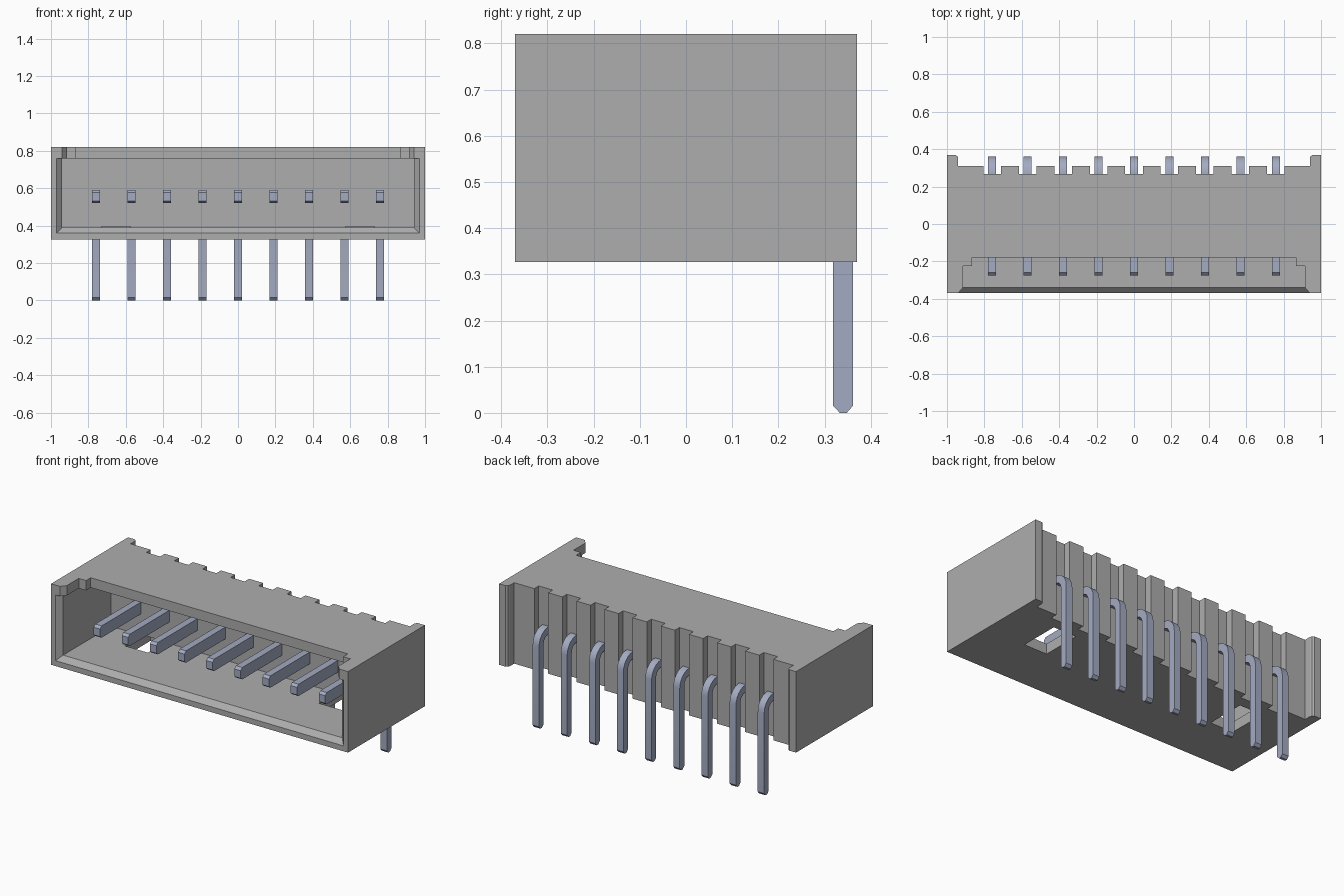
import bpy
import bmesh
import math
from mathutils import Vector

if "Cube" in bpy.data.objects:
    bpy.data.objects.remove(bpy.data.objects["Cube"], do_unlink=True)


def material(name, rgb):
    m = bpy.data.materials.new(name)
    m.use_nodes = True
    m.diffuse_color = (*rgb, 1)
    bsdf = next(n for n in m.node_tree.nodes if n.type == 'BSDF_PRINCIPLED')
    bsdf.inputs["Base Color"].default_value = (*rgb, 1)
    bsdf.inputs["Roughness"].default_value = 0.6
    return m


GREY = material("housing grey", (0.42, 0.42, 0.42))
STEEL = material("blue grey metal", (0.37, 0.41, 0.54))


def loft(name, sections, mat):
    """Closed solid through a list of matching point rings."""
    bm = bmesh.new()
    rings = [[bm.verts.new(p) for p in ring] for ring in sections]
    n = len(rings[0])
    for a, b in zip(rings, rings[1:]):
        for i in range(n):
            j = (i + 1) % n
            bm.faces.new((a[i], a[j], b[j], b[i]))
    bm.faces.new(rings[0])
    bm.faces.new(rings[-1])
    bmesh.ops.recalc_face_normals(bm, faces=bm.faces)
    mesh = bpy.data.meshes.new(name)
    bm.to_mesh(mesh)
    bm.free()
    mesh.materials.append(mat)
    obj = bpy.data.objects.new(name, mesh)
    bpy.context.collection.objects.link(obj)
    return obj


def upright_prism(name, outline, z0, z1, mat):
    return loft(name, [[(x, y, z) for x, y in outline] for z in (z0, z1)], mat)


def mirrored(half):
    """Complete an x-positive outline with its reflection."""
    return half + [(-x, y) for x, y in reversed(half)]


def cut(obj, cutter):
    cutter.hide_render = True
    mod = obj.modifiers.new("cut", 'BOOLEAN')
    mod.operation = 'DIFFERENCE'
    mod.solver = 'EXACT'
    mod.object = cutter
    bpy.context.view_layer.objects.active = obj
    bpy.ops.object.modifier_apply(modifier=mod.name)
    bpy.data.objects.remove(cutter, do_unlink=True)


PITCH, COUNT = 0.1895, 9
pin_x = [(i - (COUNT - 1) / 2) * PITCH for i in range(COUNT)]
BOTTOM, TOP = 0.327, 0.82

# Housing: plan outline with end flanges, then one groove per pin along the back
half = [(1, -0.37), (1, 0.37), (0.955, 0.37), (0.944, 0.362), (0.94, 0.35), (0.94, 0.31)]
housing = upright_prism("housing", mirrored(half), BOTTOM, TOP, GREY)
for x in pin_x:
    groove = [(x - 0.047, 0.267), (x + 0.047, 0.267), (x + 0.047, 0.45), (x - 0.047, 0.45)]
    cut(housing, upright_prism("groove_cutter", groove, 0.2, 0.9, GREY))

# Front cavity with a bevelled lead-in on the sides and floor
cavity = []
for y, w, floor in ((-0.39, 0.99, 0.34), (-0.34, 0.94, 0.39), (0.12, 0.94, 0.39)):
    cavity.append([(-w, y, floor), (w, y, floor), (w, y, 0.76), (-w, y, 0.76)])
cut(housing, loft("cavity_cutter", cavity, GREY))

# Stepped opening in the front of the roof
opening = [(0.957, -0.39), (0.915, -0.34), (0.915, -0.225), (0.866, -0.225), (0.866, -0.18)]
cut(housing, upright_prism("roof_cutter", mirrored(opening), 0.7, 0.9, GREY))

# Two slots through the floor
for s in (-1, 1):
    slot = [(s * 0.575, -0.045), (s * 0.73, -0.045), (s * 0.73, 0.2), (s * 0.575, 0.2)]
    cut(housing, upright_prism("slot_cutter", slot, 0.2, 0.395, GREY))

# Bent pins: side profile in y and z, with bevelled tips and a rounded elbow
centre = Vector((0.272, 0.502))
profile = [(-0.275, 0.532), (-0.26, 0.52), (0.15, 0.52), (0.15, 0.546)]
angles = [math.radians(90 - 15 * i) for i in range(7)]
profile += [tuple(centre + 0.046 * Vector((math.cos(a), math.sin(a)))) for a in angles]
profile += [(0.318, 0.016), (0.333, 0), (0.348, 0), (0.362, 0.016)]
profile += [tuple(centre + 0.09 * Vector((math.cos(a), math.sin(a)))) for a in reversed(angles)]
profile += [(-0.26, 0.592), (-0.275, 0.578)]
for i, x in enumerate(pin_x):
    sides = [[(x + d, y, z) for y, z in profile] for d in (-0.0215, 0.0215)]
    pin = loft("pin_%d" % (i + 1), sides, STEEL)
    bpy.ops.object.select_all(action='DESELECT')
    pin.select_set(True)
    bpy.context.view_layer.objects.active = pin
    bpy.ops.object.shade_smooth_by_angle(angle=math.radians(25))
